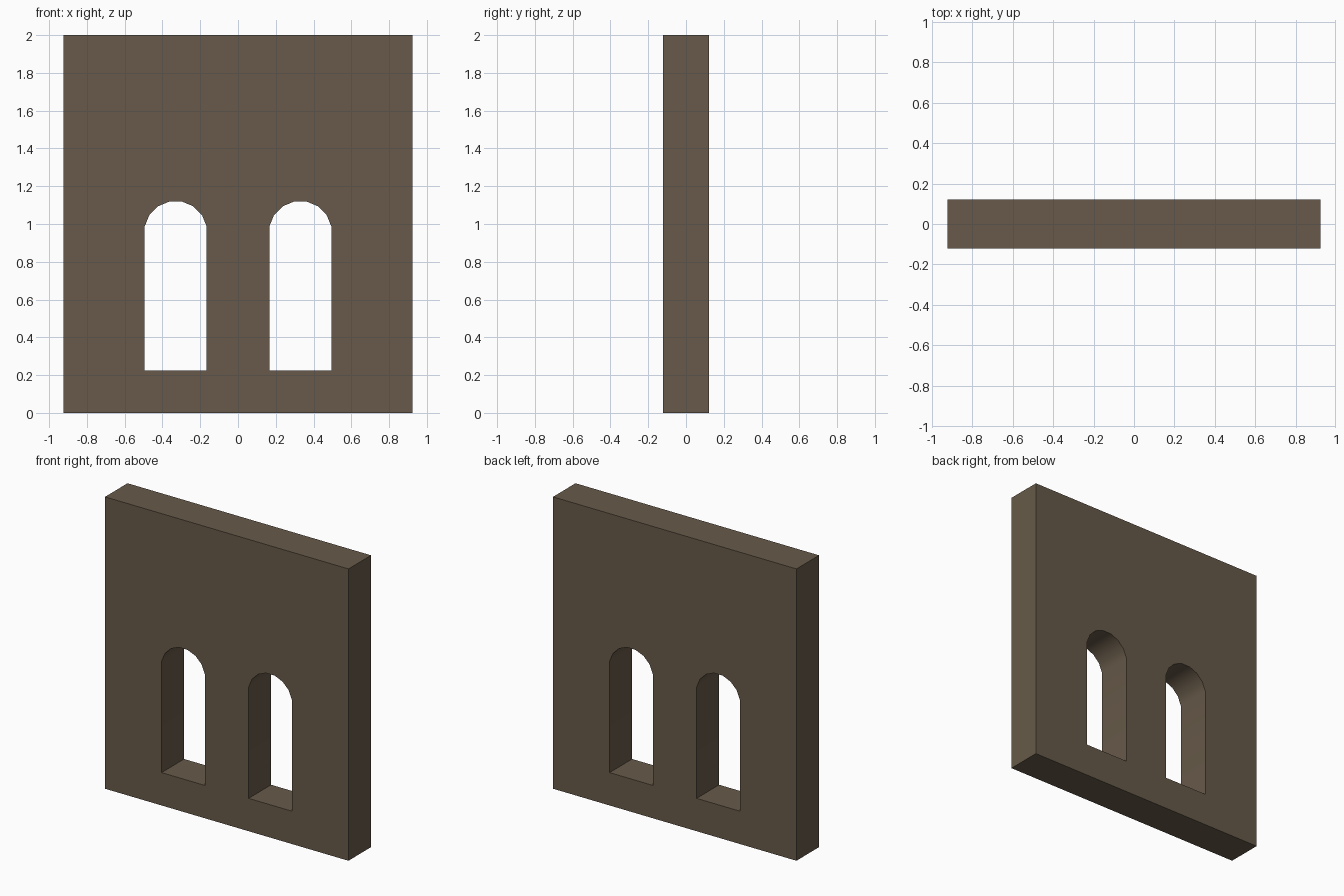
import bpy, bmesh, math

if "Cube" in bpy.data.objects:
    bpy.data.objects.remove(bpy.data.objects["Cube"])

HALF_W, HALF_D, HEIGHT = 0.923, 0.122, 2.0
WIN_X, WIN_HALF, SILL = 0.33, 0.164, 0.225
ARCH_Z, SEGS = 0.955, 7

stone = bpy.data.materials.new("brown_stone")
stone.diffuse_color = (0.136, 0.102, 0.067, 1)
stone.use_nodes = True
stone.node_tree.nodes["Principled BSDF"].inputs["Base Color"].default_value = stone.diffuse_color


def window_outline(cx):
    """Arched opening: seven sides of a 16-gon above straight jambs."""
    a = math.radians(78.75)
    r = WIN_HALF / math.sin(a)
    pts = [(cx - WIN_HALF, SILL), (cx + WIN_HALF, SILL)]
    for i in range(SEGS + 1):
        t = a - 2 * a * i / SEGS
        pts.append((cx + r * math.sin(t), ARCH_Z + r * math.cos(t)))
    return pts


bm = bmesh.new()

# Wall outline and the two window openings
wall = [(-HALF_W, 0), (HALF_W, 0), (HALF_W, HEIGHT), (-HALF_W, HEIGHT)]
edges = []
for loop in (wall, window_outline(-WIN_X), window_outline(WIN_X)):
    vs = [bm.verts.new((x, -HALF_D, z)) for x, z in loop]
    edges += [bm.edges.new((vs[i], vs[(i + 1) % len(vs)])) for i in range(len(vs))]

# Fill the front face around the openings, then extrude to the back
bmesh.ops.triangle_fill(bm, edges=edges, use_beauty=True, use_dissolve=False,
                        normal=(0, -1, 0))
res = bmesh.ops.extrude_face_region(bm, geom=bm.faces[:], use_keep_orig=True)
moved = [g for g in res["geom"] if isinstance(g, bmesh.types.BMVert)]
bmesh.ops.translate(bm, verts=moved, vec=(0, 2 * HALF_D, 0))
bmesh.ops.recalc_face_normals(bm, faces=bm.faces[:])

mesh = bpy.data.meshes.new("window_wall")
bm.to_mesh(mesh)
bm.free()
mesh.materials.append(stone)
obj = bpy.data.objects.new("window_wall", mesh)
bpy.context.collection.objects.link(obj)

# Smooth the arch undersides, keep the corners sharp
bpy.context.view_layer.objects.active = obj
obj.select_set(True)
bpy.ops.object.shade_smooth_by_angle(angle=math.radians(30))
